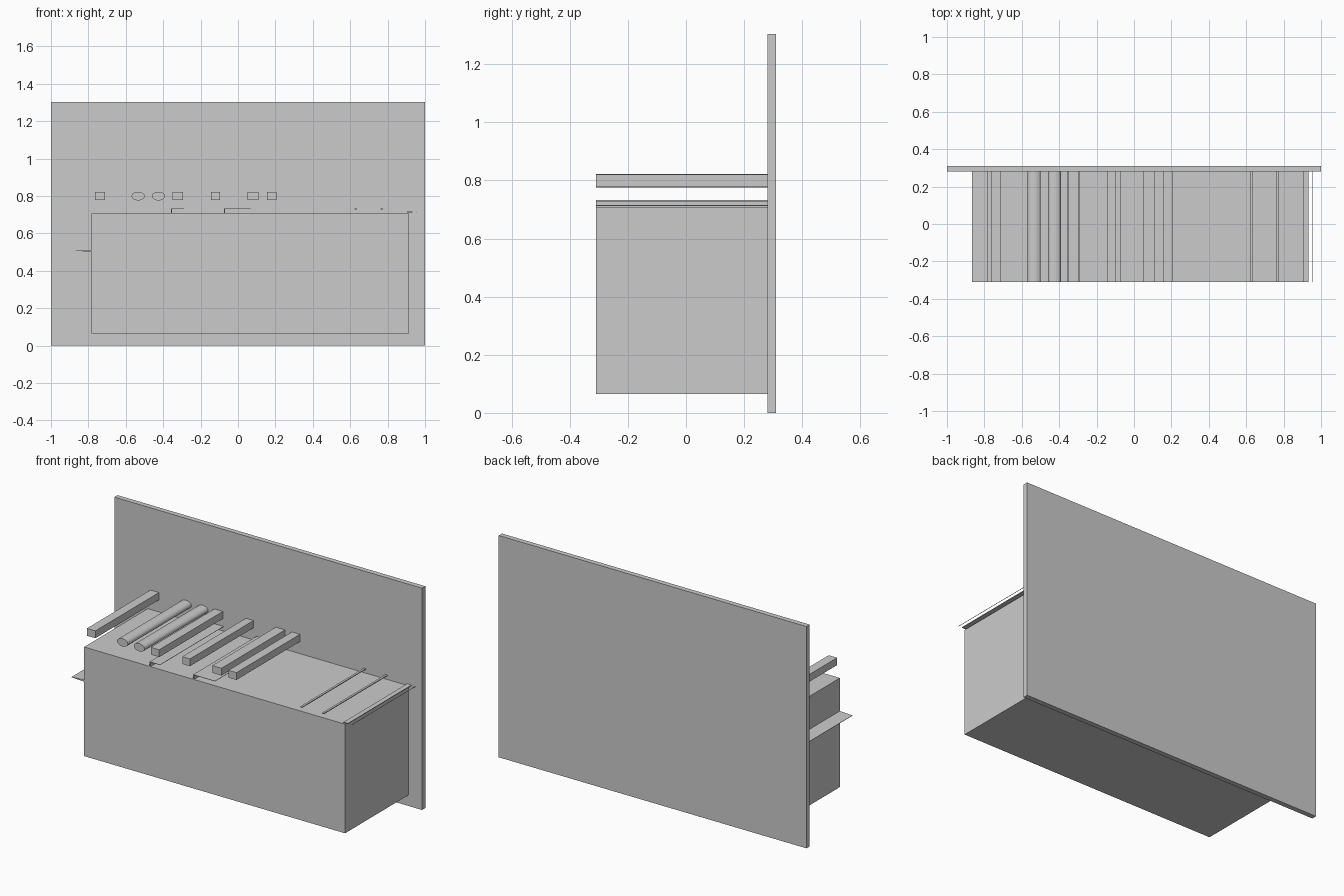
import bpy, bmesh, math

if "Cube" in bpy.data.objects:
    bpy.data.objects.remove(bpy.data.objects["Cube"])

Y0, Y1 = -0.31, 0.28   # depth range shared by everything in front of the panel


def prism(name, profile, y0=Y0, y1=Y1):
    """Extrude an x-z profile along y."""
    bm = bmesh.new()
    face = bm.faces.new([bm.verts.new((x, y0, z)) for x, z in profile])
    out = bmesh.ops.extrude_face_region(bm, geom=[face])
    for v in out["geom"]:
        if isinstance(v, bmesh.types.BMVert):
            v.co.y = y1
    bmesh.ops.recalc_face_normals(bm, faces=bm.faces)
    mesh = bpy.data.meshes.new(name)
    bm.to_mesh(mesh)
    bm.free()
    obj = bpy.data.objects.new(name, mesh)
    bpy.context.collection.objects.link(obj)
    return obj


def bar(name, x0, x1, z0, z1, y0=Y0, y1=Y1):
    return prism(name, [(x0, z0), (x1, z0), (x1, z1), (x0, z1)], y0, y1)


# Back panel and main block
bar("back_panel", -1, 1, 0, 1.303, 0.28, 0.31)
bar("main_block", -0.783, 0.913, 0.065, 0.706)

# Floating rails above the block: plain slats and two oval rods
for x0, x1 in [(-0.765, -0.71), (-0.35, -0.295), (-0.145, -0.095),
               (0.05, 0.11), (0.155, 0.207)]:
    bar("floating_slat", x0, x1, 0.777, 0.82)
for cx in (-0.534, -0.425):
    prism("oval_rod", [(cx + 0.035 * math.cos(math.tau * i / 24),
                        0.799 + 0.023 * math.sin(math.tau * i / 24)) for i in range(24)])

# Low upright ribs with thin shelves on top
for x0, x1 in [(-0.358, -0.29), (-0.075, 0.068)]:
    bar("rib", x0, x0 + 0.006, 0.706, 0.733)
    bar("rib_shelf", x0, x1, 0.731, 0.733)

# Fine strips on the right side of the top
for x in (0.622, 0.763):
    bar("fine_strip", x, x + 0.013, 0.728, 0.733)
bar("edge_strip", 0.903, 0.932, 0.712, 0.716)
bar("edge_wire", 0.954, 0.956, 0.712, 0.714)

# Thin fin on the left side of the block
prism("side_fin", [(-0.865, 0.506), (-0.783, 0.502), (-0.783, 0.512), (-0.865, 0.508)])
